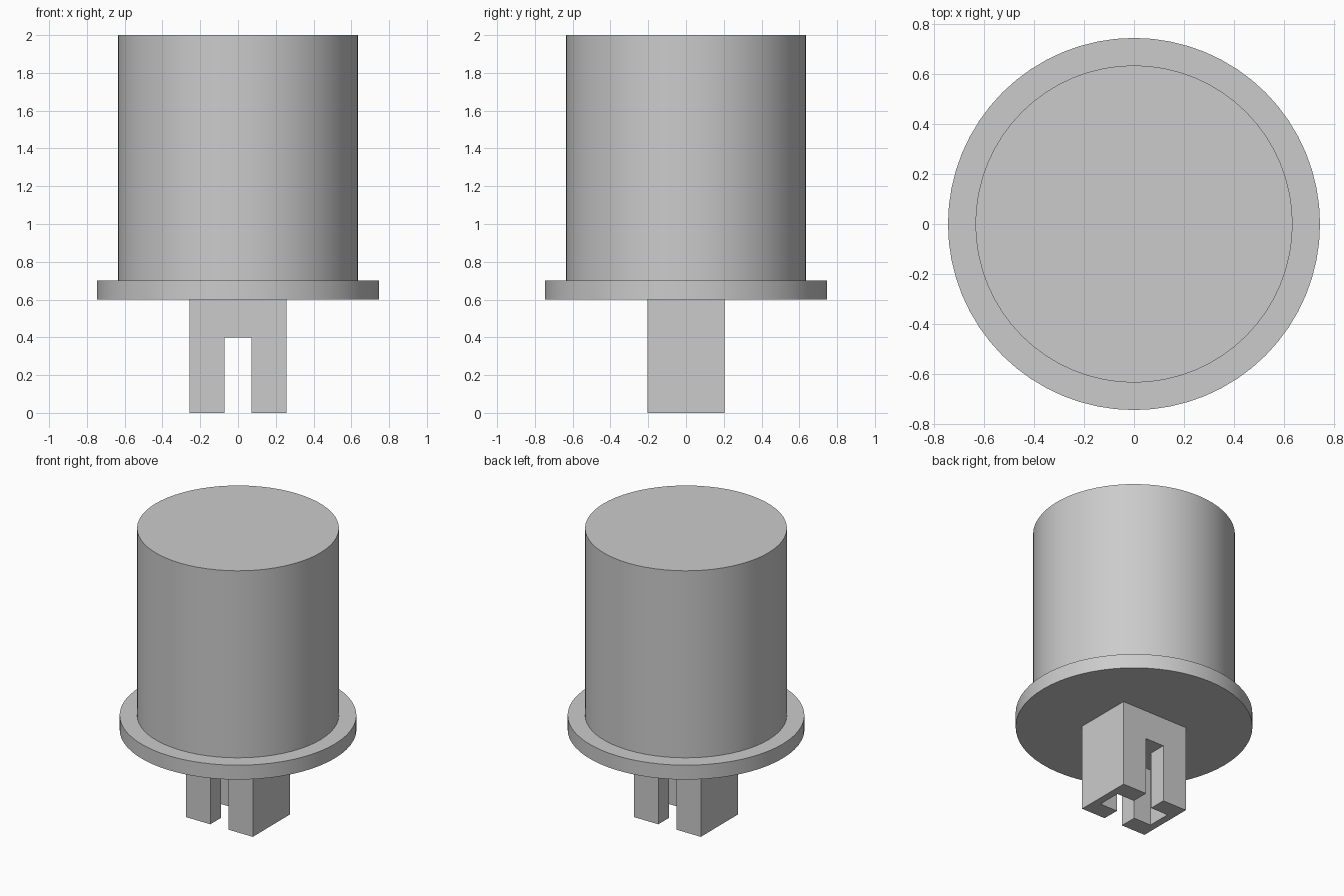
import bpy, bmesh, math

if "Cube" in bpy.data.objects:
    bpy.data.objects.remove(bpy.data.objects["Cube"])

grey = bpy.data.materials.new("light_grey")
grey.diffuse_color = (0.6, 0.6, 0.6, 1)
grey.use_nodes = True
grey.node_tree.nodes["Principled BSDF"].inputs["Base Color"].default_value = grey.diffuse_color


def make_object(name, bm):
    bmesh.ops.recalc_face_normals(bm, faces=bm.faces)
    mesh = bpy.data.meshes.new(name)
    bm.to_mesh(mesh)
    bm.free()
    mesh.materials.append(grey)
    obj = bpy.data.objects.new(name, mesh)
    bpy.context.collection.objects.link(obj)
    return obj


def prism(name, outline, z0, z1):
    """Extrude a closed xy outline from z0 to z1."""
    bm = bmesh.new()
    face = bm.faces.new([bm.verts.new((x, y, z0)) for x, y in outline])
    top = bmesh.ops.extrude_face_region(bm, geom=[face])["geom"]
    verts = [v for v in top if isinstance(v, bmesh.types.BMVert)]
    bmesh.ops.translate(bm, verts=verts, vec=(0, 0, z1 - z0))
    return make_object(name, bm)


# Round body and flange, turned from one stepped profile
SIDES = 64
bm = bmesh.new()
rings = []
for r, z in [(0.746, 0.6), (0.746, 0.7), (0.636, 0.7), (0.636, 2.0)]:
    rings.append([bm.verts.new((r * math.cos(2 * math.pi * i / SIDES),
                                r * math.sin(2 * math.pi * i / SIDES), z))
                  for i in range(SIDES)])
for a, b in zip(rings, rings[1:]):
    for i in range(SIDES):
        j = (i + 1) % SIDES
        bm.faces.new((a[i], a[j], b[j], b[i]))
bm.faces.new(rings[0])
bm.faces.new(rings[-1])
body = make_object("round_body_with_flange", bm)
bpy.context.view_layer.objects.active = body
body.select_set(True)
bpy.ops.object.shade_smooth_by_angle(angle=math.radians(30))

# Stem: solid upper block, then two C-shaped prongs around a cross-shaped slot
W, D = 0.256, 0.203          # half width and half depth of the stem
SLOT = 0.071                 # half width of the through slot
CX, CY = 0.205, 0.083        # half size of the cross arm
prism("stem_block", [(-W, -D), (W, -D), (W, D), (-W, D)], 0.4, 0.6)
for side, name in ((1, "right_prong"), (-1, "left_prong")):
    outline = [(SLOT, -D), (W, -D), (W, D), (SLOT, D),
               (SLOT, CY), (CX, CY), (CX, -CY), (SLOT, -CY)]
    prism(name, [(side * x, y) for x, y in outline], 0.0, 0.4)
